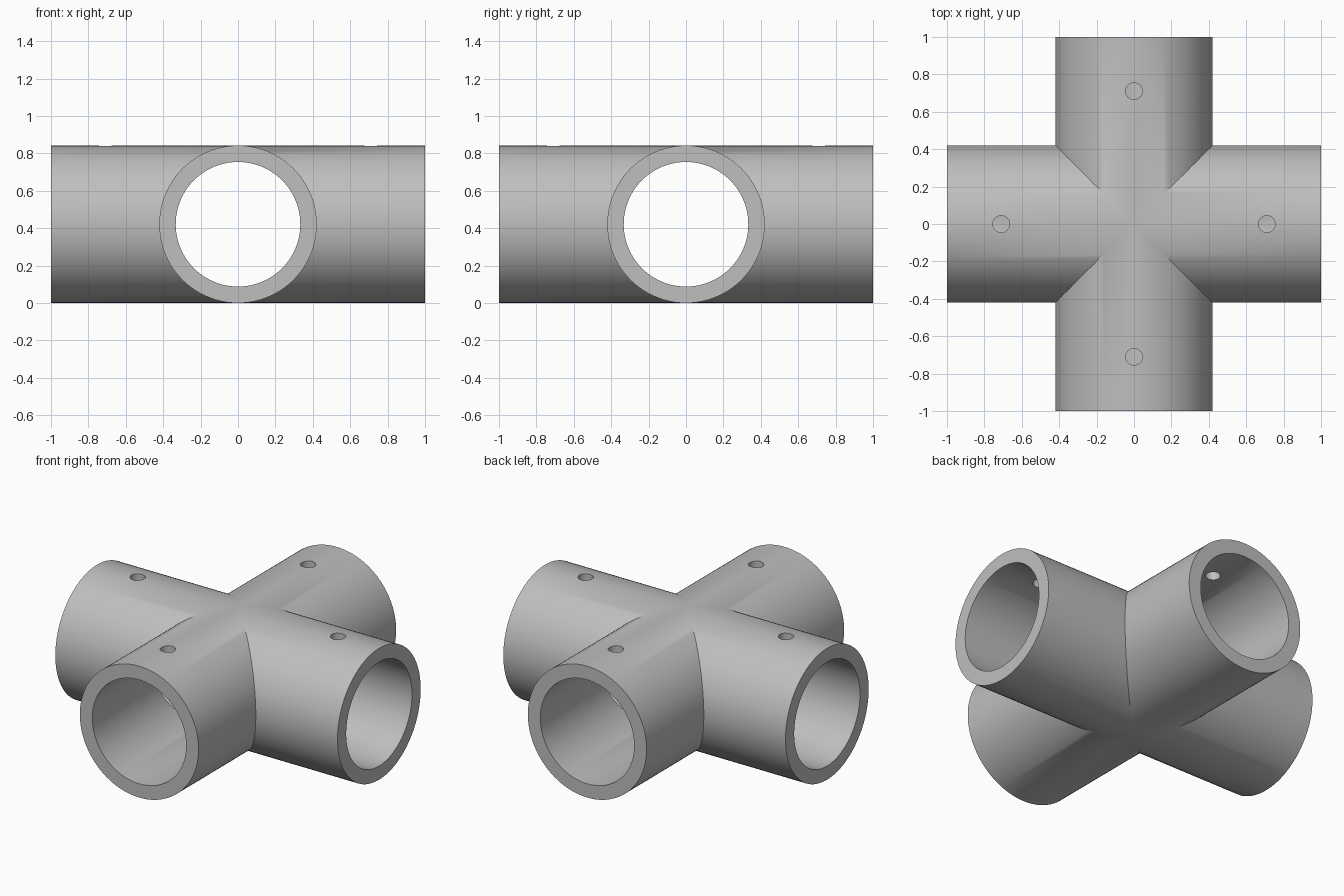
import bpy
import bmesh
from math import sin, cos, pi, radians
from mathutils import Matrix

OUTER, BORE, REACH, SIDES = 0.421, 0.333, 1.0, 96
HOLE_RADIUS, HOLE_OFFSET = 0.045, 0.71

cube = bpy.data.objects.get("Cube")
if cube:
    bpy.data.objects.remove(cube, do_unlink=True)

grey = bpy.data.materials.new("plain grey")
grey.use_nodes = True
colour = (0.52, 0.52, 0.52, 1)
grey.diffuse_color = colour
grey.node_tree.nodes["Principled BSDF"].inputs["Base Color"].default_value = colour


def make_object(name, bm):
    mesh = bpy.data.meshes.new(name)
    bm.to_mesh(mesh)
    bm.free()
    mesh.materials.append(grey)
    obj = bpy.data.objects.new(name, mesh)
    bpy.context.collection.objects.link(obj)
    return obj


def ring(bm, radius, mitred):
    """Ring around the x axis, at the open end or mitred at 45 degrees."""
    verts = []
    for i in range(SIDES):
        a = 2 * pi * i / SIDES
        y, z = radius * sin(a), radius * cos(a)
        verts.append(bm.verts.new((abs(y) if mitred else REACH, y, z + OUTER)))
    return verts


# Four mitred pipe arms, welded into one hollow cross
bm = bmesh.new()
for quarter in range(4):
    loops = [ring(bm, OUTER, True), ring(bm, OUTER, False),
             ring(bm, BORE, False), ring(bm, BORE, True)]
    for a, b in zip(loops, loops[1:]):
        for i in range(SIDES):
            j = (i + 1) % SIDES
            bm.faces.new((a[i], b[i], b[j], a[j]))
    bmesh.ops.rotate(bm, verts=sum(loops, []), cent=(0, 0, 0),
                     matrix=Matrix.Rotation(quarter * pi / 2, 3, "Z"))
bmesh.ops.remove_doubles(bm, verts=bm.verts, dist=0.0001)
bmesh.ops.recalc_face_normals(bm, faces=bm.faces)
cross = make_object("pipe_cross", bm)

# Screw holes through the top wall of every arm
bm = bmesh.new()
for quarter in range(4):
    a = quarter * pi / 2
    place = Matrix.Translation((HOLE_OFFSET * cos(a), HOLE_OFFSET * sin(a), 2 * OUTER))
    bmesh.ops.create_cone(bm, cap_ends=True, segments=32, radius1=HOLE_RADIUS,
                          radius2=HOLE_RADIUS, depth=0.4, matrix=place)
drill = make_object("screw_hole_cutter", bm)
drill.hide_render = True

cut = cross.modifiers.new("screw holes", "BOOLEAN")
cut.operation = "DIFFERENCE"
cut.solver = "EXACT"
cut.object = drill
bpy.ops.object.select_all(action="DESELECT")
cross.select_set(True)
bpy.context.view_layer.objects.active = cross
bpy.ops.object.modifier_apply(modifier=cut.name)
bpy.data.objects.remove(drill, do_unlink=True)

bpy.ops.object.shade_smooth_by_angle(angle=radians(30))
